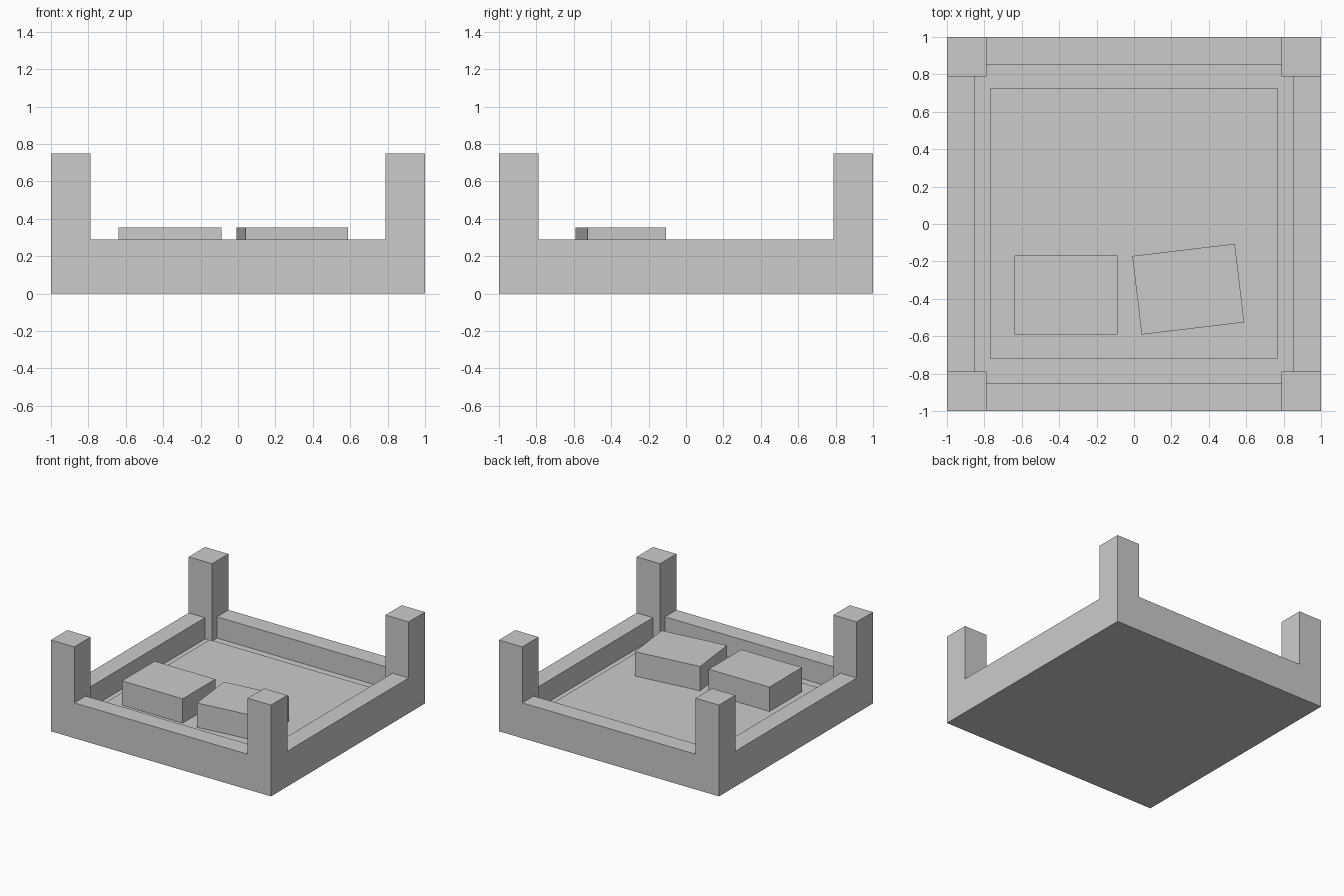
import bpy
from math import radians

if "Cube" in bpy.data.objects:
    bpy.data.objects.remove(bpy.data.objects["Cube"])


def box(name, x, y, z, turn=0.0):
    """Box from (min, max) ranges, optionally turned about its own vertical axis."""
    bpy.ops.mesh.primitive_cube_add(
        size=1,
        location=(sum(x) / 2, sum(y) / 2, sum(z) / 2),
        rotation=(0, 0, radians(turn)))
    ob = bpy.context.object
    ob.name = name
    ob.scale = (x[1] - x[0], y[1] - y[0], z[1] - z[0])
    bpy.ops.object.transform_apply(location=False, rotation=False, scale=True)
    return ob


POST_IN = 0.788     # inner face of the posts
RAIL_IN = 0.852     # inner face of the rails
POST_TOP, RAIL_TOP = 0.75, 0.29
BASE_TOP, MATTRESS_TOP, PILLOW_TOP = 0.115, 0.155, 0.355


def span(sign, inner):
    """Range from an inner face to the outside of the frame."""
    return tuple(sorted((sign * inner, sign * 1.0)))


# Corner posts
for sy, end in ((-1, "front"), (1, "back")):
    for sx, side in ((-1, "left"), (1, "right")):
        box(f"{end}_{side}_post", span(sx, POST_IN), span(sy, POST_IN), (0, POST_TOP))

# Rails between the posts
mid = (-POST_IN, POST_IN)
for s, end, side in ((-1, "front", "left"), (1, "back", "right")):
    box(f"{end}_rail", mid, span(s, RAIL_IN), (0, RAIL_TOP))
    box(f"{side}_rail", span(s, RAIL_IN), mid, (0, RAIL_TOP))

# Bed base and mattress
inside = (-RAIL_IN, RAIL_IN)
box("bed_base", inside, inside, (0, BASE_TOP))
box("mattress", (-0.767, 0.767), (-0.722, 0.728), (BASE_TOP, MATTRESS_TOP))

# Pillows, the right one slightly turned
box("left_pillow", (-0.64, -0.088), (-0.592, -0.169), (MATTRESS_TOP, PILLOW_TOP))
box("right_pillow", (0.014, 0.566), (-0.56, -0.137), (MATTRESS_TOP, PILLOW_TOP), turn=6.8)
